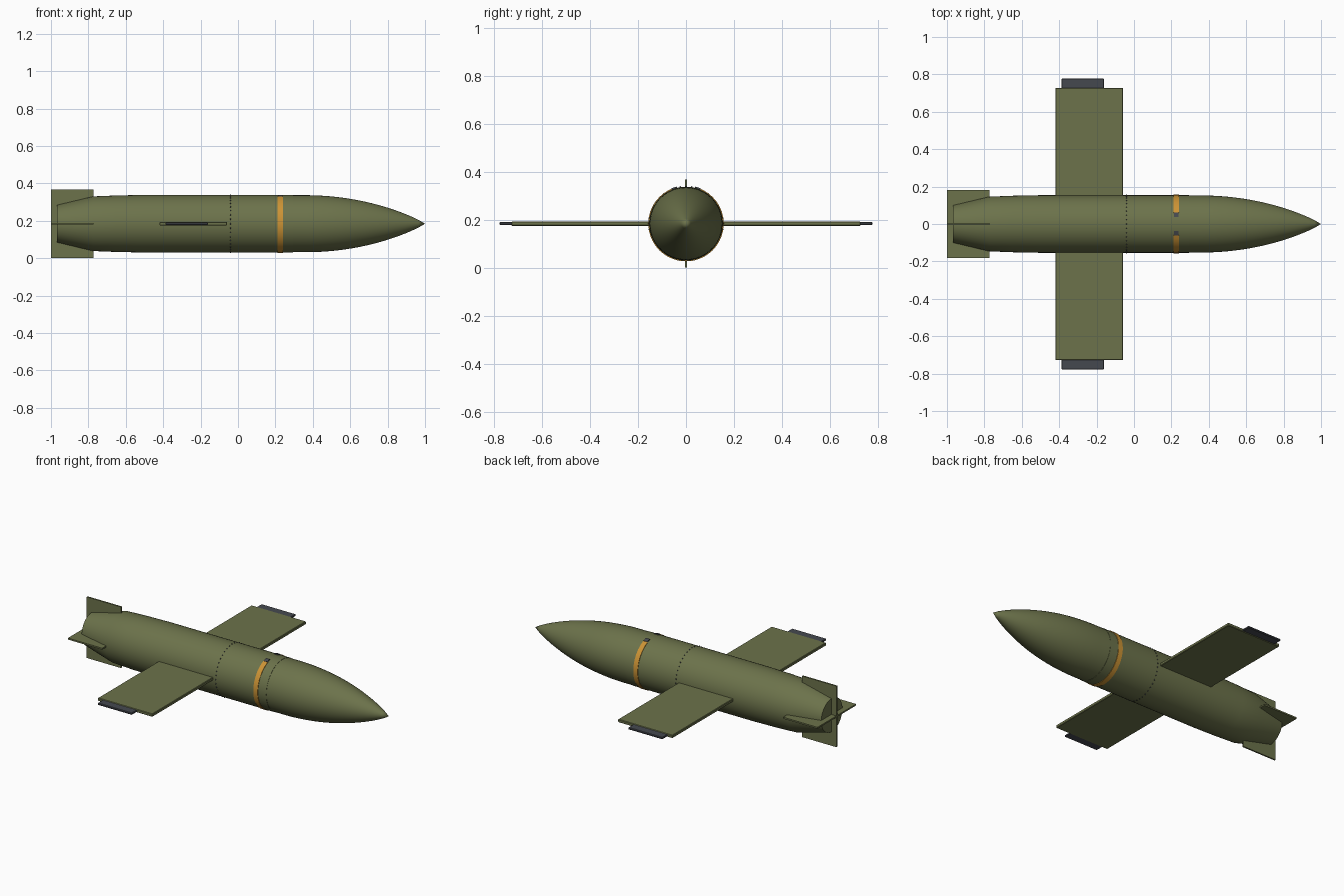
import bpy
import bmesh
from math import sin, cos, pi, radians, sqrt
from mathutils import Matrix, Vector

cube = bpy.data.objects.get("Cube")
if cube:
    bpy.data.objects.remove(cube, do_unlink=True)

AXIS_Z = 0.184
RADIUS = 0.154


def material(name, rgb):
    mat = bpy.data.materials.new(name)
    mat.use_nodes = True
    color = (*rgb, 1)
    mat.diffuse_color = color
    mat.node_tree.nodes["Principled BSDF"].inputs["Base Color"].default_value = color
    return mat


OLIVE = material("olive green", (0.15, 0.17, 0.07))
AMBER = material("amber", (0.6, 0.29, 0.035))
GREY = material("dark grey", (0.06, 0.066, 0.078))


def finish(name, bm, mat, smooth=False):
    bmesh.ops.recalc_face_normals(bm, faces=bm.faces)
    mesh = bpy.data.meshes.new(name)
    bm.to_mesh(mesh)
    bm.free()
    mesh.materials.append(mat)
    obj = bpy.data.objects.new(name, mesh)
    bpy.context.collection.objects.link(obj)
    obj.location.z = AXIS_Z
    if smooth:
        bpy.ops.object.select_all(action='DESELECT')
        obj.select_set(True)
        bpy.context.view_layer.objects.active = obj
        bpy.ops.object.shade_smooth_by_angle(angle=radians(25))
    return obj


def lathe(name, profile, mat, steps=48):
    """Spin (x, radius) points about the long axis."""
    bm = bmesh.new()
    verts = [bm.verts.new((x, 0, r)) for x, r in profile]
    edges = [bm.edges.new(pair) for pair in zip(verts, verts[1:])]
    bmesh.ops.spin(bm, geom=verts + edges, cent=(0, 0, 0), axis=(1, 0, 0),
                   angle=2 * pi, steps=steps)
    bmesh.ops.remove_doubles(bm, verts=bm.verts, dist=1e-5)
    return finish(name, bm, mat, True)


def arc_strip(name, x0, x1, r0, r1, start, end, mat, steps):
    """Raised strip wrapped round the body; angles run from the top."""
    bm = bmesh.new()
    a = radians(start)
    verts = [bm.verts.new((x, r * sin(a), r * cos(a)))
             for x, r in ((x0, r0), (x1, r0), (x1, r1), (x0, r1))]
    face = bm.faces.new(verts)
    bmesh.ops.spin(bm, geom=[face], cent=(0, 0, 0), axis=(1, 0, 0),
                   angle=-radians(end - start), steps=steps)
    # Close the starting end of the strip
    bmesh.ops.holes_fill(bm, edges=[e for e in bm.edges if e.is_boundary])
    return finish(name, bm, mat, True)


def plate(name, x0, x1, y0, y1, thick, mat, roll=0, bevel=0):
    bm = bmesh.new()
    bmesh.ops.create_cube(bm, size=1)
    bmesh.ops.scale(bm, vec=(x1 - x0, y1 - y0, thick), verts=bm.verts)
    bmesh.ops.translate(bm, vec=((x0 + x1) / 2, (y0 + y1) / 2, 0), verts=bm.verts)
    bmesh.ops.rotate(bm, matrix=Matrix.Rotation(roll, 3, 'X'), verts=bm.verts)
    if bevel:
        bmesh.ops.bevel(bm, geom=bm.edges[:], offset=bevel, segments=1, affect='EDGES')
    return finish(name, bm, mat)


# Body with tapered tail and flat rear
lathe("body", [(-0.967, 0), (-0.967, 0.1), (-0.775, 0.146), (-0.65, 0.151),
               (-0.5, RADIUS), (0.295, RADIUS), (0.295, 0.14)], OLIVE)

# Rounded nose with a fine seam against the body
nose = [(0.295, 0.14), (0.295, 0.1525), (0.36, 0.1525)]
for i in range(1, 19):
    t = i / 18
    nose.append((0.36 + 0.64 * t, 0.1525 * (1 - t ** 2) ** 0.9))
lathe("nose", nose, OLIVE)

# Band with clips beside the gap on top
arc_strip("band", 0.211, 0.24, 0.15, 0.157, 23, 337, AMBER, 44)
for side, (start, end) in {"left": (14, 23), "right": (337, 346)}.items():
    arc_strip(side + "_band_clip", 0.213, 0.238, 0.15, 0.159, start, end, GREY, 2)

# Ring of small rivets
bm = bmesh.new()
COUNT = 40
for i in range(COUNT):
    a = 2 * pi * i / COUNT
    spot = Vector((-0.04, RADIUS * sin(a), RADIUS * cos(a)))
    bmesh.ops.create_icosphere(bm, subdivisions=1, radius=0.004,
                               matrix=Matrix.Translation(spot))
finish("rivets", bm, GREY)

# Straight wings with tip plates
for side, s in (("left", -1), ("right", 1)):
    inner, outer, tip = 0.1 * s, 0.728 * s, 0.777 * s
    plate(side + "_wing", -0.42, -0.058, min(inner, outer), max(inner, outer),
          0.018, OLIVE, bevel=0.003)
    root = 0.7 * s
    plate(side + "_wing_tip", -0.388, -0.16, min(root, tip), max(root, tip),
          0.012, GREY, bevel=0.003)

# Four tail fins
for i in range(4):
    plate("tail_fin_%d" % (i + 1), -1, -0.772, 0, 0.183, 0.009, OLIVE, roll=i * pi / 2)
